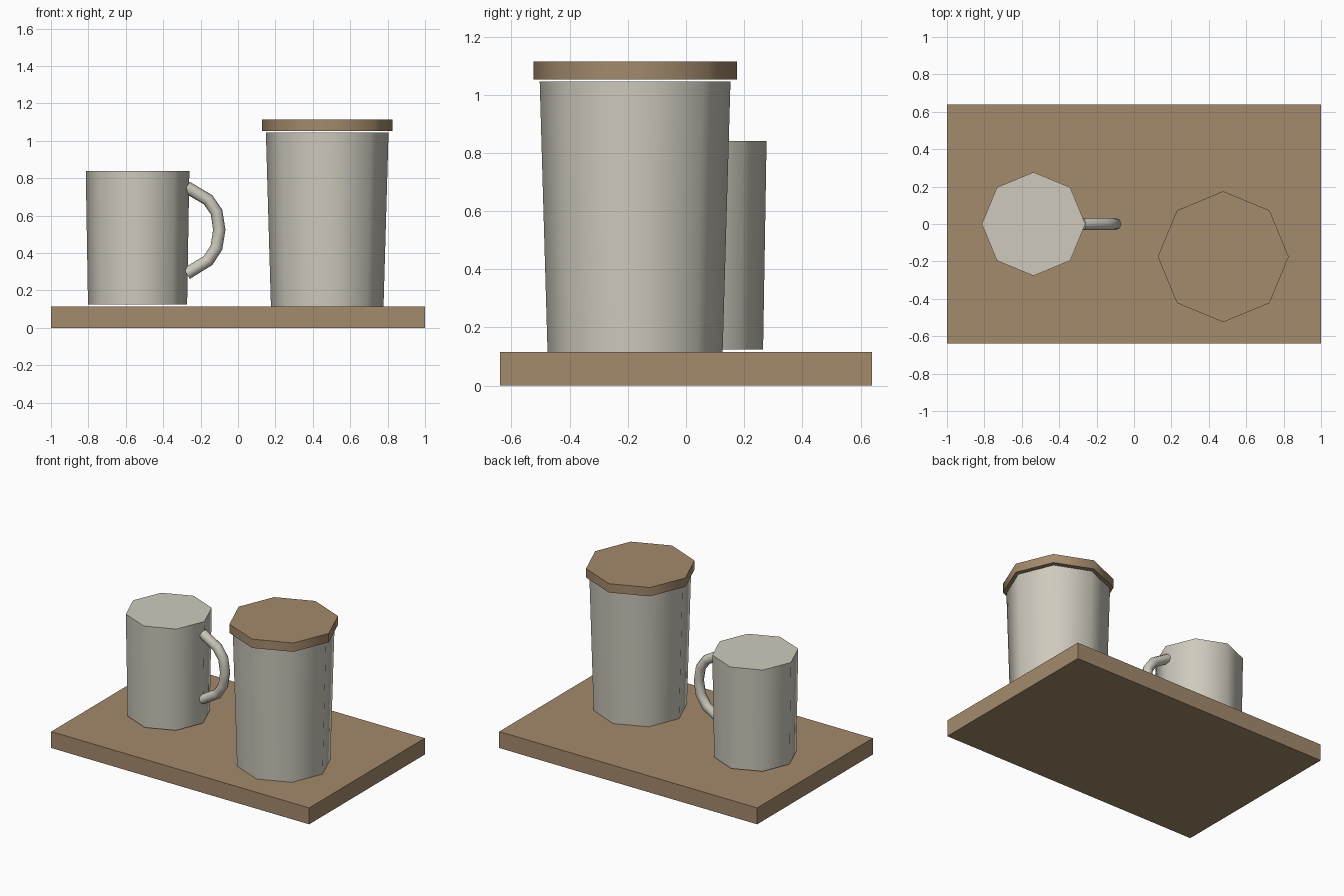
import bpy, math

if "Cube" in bpy.data.objects:
    bpy.data.objects.remove(bpy.data.objects["Cube"])


def material(name, rgb):
    m = bpy.data.materials.new(name)
    m.diffuse_color = (*rgb, 1)
    m.use_nodes = True
    m.node_tree.nodes["Principled BSDF"].inputs["Base Color"].default_value = m.diffuse_color
    return m


wood = material("wood", (0.37, 0.255, 0.15))
ceramic = material("ceramic", (0.62, 0.59, 0.51))


def octagon(name, x, y, z0, z1, r0, r1, mat):
    """Eight-sided tapered drum with smooth sides and sharp rims."""
    bpy.ops.mesh.primitive_cone_add(vertices=8, radius1=r0, radius2=r1,
                                    depth=z1 - z0, location=(x, y, (z0 + z1) / 2))
    ob = bpy.context.object
    ob.name = name
    ob.data.materials.append(mat)
    bpy.ops.object.shade_smooth_by_angle(angle=math.radians(60))
    return ob


# Serving board
bpy.ops.mesh.primitive_cube_add(size=1, location=(0, 0, 0.0575))
board = bpy.context.object
board.name = "board"
board.scale = (2, 1.28, 0.115)
bpy.ops.object.transform_apply(location=False, rotation=False, scale=True)
board.data.materials.append(wood)

# Jar with its lid, and the mug
octagon("jar_body", 0.477, -0.175, 0.115, 1.046, 0.301, 0.328, ceramic)
octagon("jar_lid", 0.477, -0.175, 1.052, 1.114, 0.35, 0.35, wood)
octagon("mug_body", -0.537, 0, 0.124, 0.84, 0.265, 0.277, ceramic)

# Mug handle: round tube swept along a D-shaped path
path = [(-0.275, 0.753), (-0.16, 0.685), (-0.115, 0.62), (-0.1, 0.525),
        (-0.115, 0.43), (-0.16, 0.36), (-0.275, 0.29)]
curve = bpy.data.curves.new("mug_handle", 'CURVE')
curve.dimensions = '3D'
curve.bevel_depth = 0.033
curve.bevel_resolution = 2
curve.use_fill_caps = True
spline = curve.splines.new('POLY')
spline.points.add(len(path) - 1)
for p, (x, z) in zip(spline.points, path):
    p.co = (x, 0, z, 1)
spline.use_smooth = True
curve.materials.append(ceramic)
handle = bpy.data.objects.new("mug_handle", curve)
bpy.context.collection.objects.link(handle)
